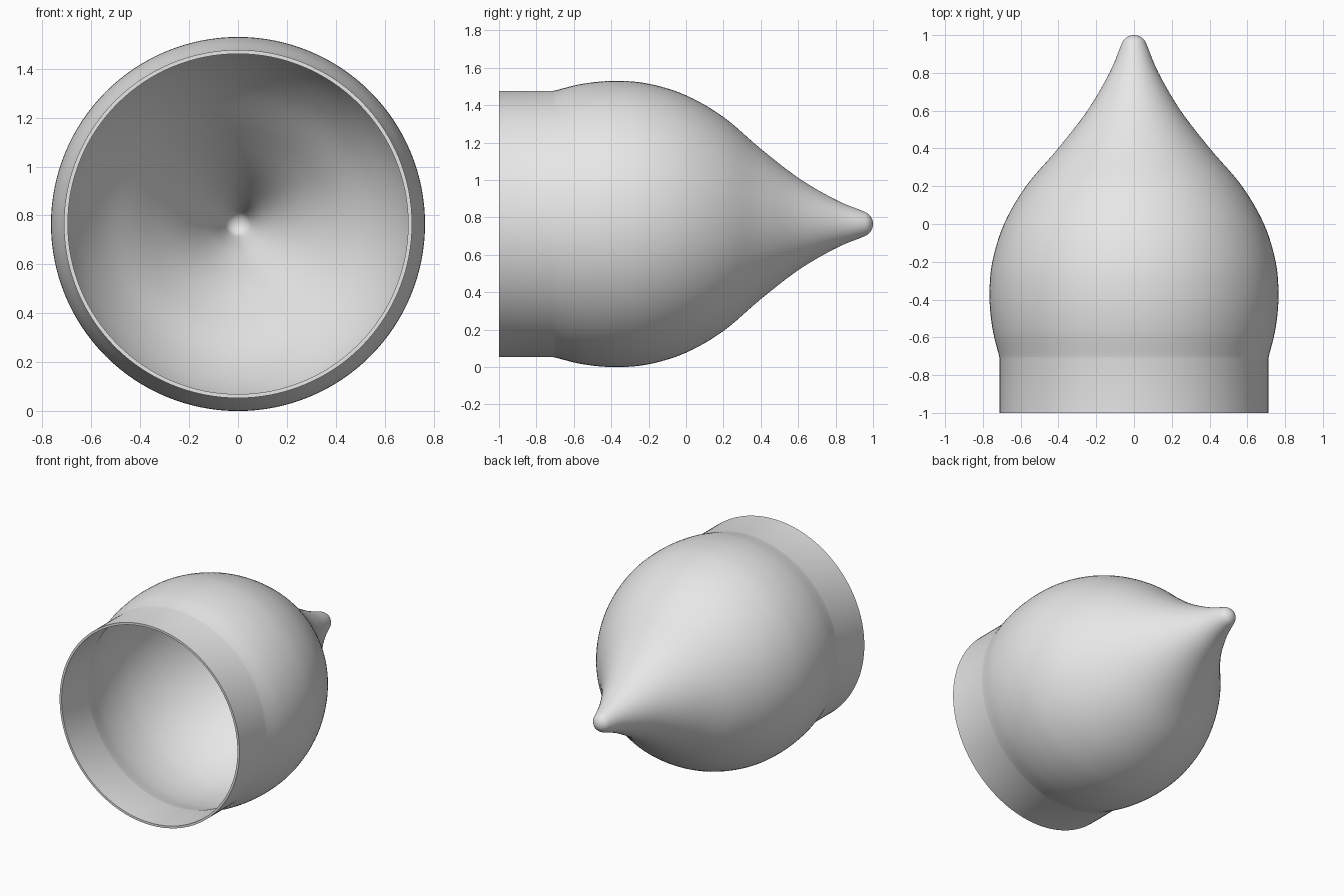
import bpy, bmesh, math
from mathutils import Vector

cube = bpy.data.objects.get("Cube")
if cube:
    bpy.data.objects.remove(cube, do_unlink=True)

SEGMENTS = 128
AXIS_Z = 0.765
WALL = 0.016


def material(name, rgb):
    mat = bpy.data.materials.new(name)
    mat.use_nodes = True
    mat.diffuse_color = (*rgb, 1)
    mat.node_tree.nodes["Principled BSDF"].inputs["Base Color"].default_value = (*rgb, 1)
    return mat


def smooth_curve(pts, steps=6):
    """Catmull-Rom curve through the points."""
    pts = [Vector(p) for p in pts]
    pts = [2 * pts[0] - pts[1]] + pts + [2 * pts[-1] - pts[-2]]
    out = []
    for a, b, c, d in zip(pts, pts[1:], pts[2:], pts[3:]):
        for i in range(steps):
            t = i / steps
            out.append(0.5 * (2 * b + (c - a) * t + (2 * a - 5 * b + 4 * c - d) * t * t
                              + (3 * b - a - 3 * c + d) * t ** 3))
    return out + [pts[-2]]


def inset(points, amount):
    """Offset the profile towards the axis along its normals."""
    out = []
    for i, p in enumerate(points):
        if i == 0:
            normal = Vector((0, 1))
        elif i == len(points) - 1:
            normal = Vector((1, 0))
        else:
            t = points[i + 1] - points[i - 1]
            normal = Vector((-t.y, t.x)).normalized()
        q = p - normal * amount
        out.append(Vector((q.x, max(q.y, 0))))
    return out


def revolve(name, profile, mat):
    """Spin (y, radius) points round the long axis."""
    bm = bmesh.new()
    verts = [bm.verts.new((r, y, AXIS_Z)) for y, r in profile]
    edges = [bm.edges.new(pair) for pair in zip(verts, verts[1:])]
    bmesh.ops.spin(bm, geom=verts + edges, cent=(0, 0, AXIS_Z), axis=(0, 1, 0),
                   angle=math.tau, steps=SEGMENTS)
    bmesh.ops.remove_doubles(bm, verts=bm.verts, dist=1e-5)
    bmesh.ops.recalc_face_normals(bm, faces=bm.faces)
    mesh = bpy.data.meshes.new(name)
    bm.to_mesh(mesh)
    bm.free()
    mesh.materials.append(mat)
    obj = bpy.data.objects.new(name, mesh)
    bpy.context.collection.objects.link(obj)
    bpy.ops.object.select_all(action='DESELECT')
    obj.select_set(True)
    bpy.context.view_layer.objects.active = obj
    bpy.ops.object.shade_smooth_by_angle(angle=math.radians(30))
    return obj


# Straight collar, then the swelling body that tapers to a neck
collar = [Vector((-1, 0.712)), Vector((-0.71, 0.712))]
body = smooth_curve([(-0.7, 0.714), (-0.55, 0.75), (-0.38, 0.765), (-0.2, 0.75),
                     (0, 0.688), (0.2, 0.572), (0.4, 0.402), (0.6, 0.247),
                     (0.8, 0.13), (0.956, 0.065)])

# Rounded tip
tip = []
for i in range(1, 11):
    a = math.radians(22 + 68 * i / 10)
    tip.append(Vector((0.93 + 0.07 * math.sin(a), 0.07 * math.cos(a) if i < 10 else 0)))

# Thin hollow shell: outside and inside joined at the open rim
outer = collar + body + tip
inner = inset(outer, WALL)
inner[0].x = -1
revolve("hollow_pointed_shell", outer[::-1] + inner, material("light grey", (0.8, 0.8, 0.8)))
